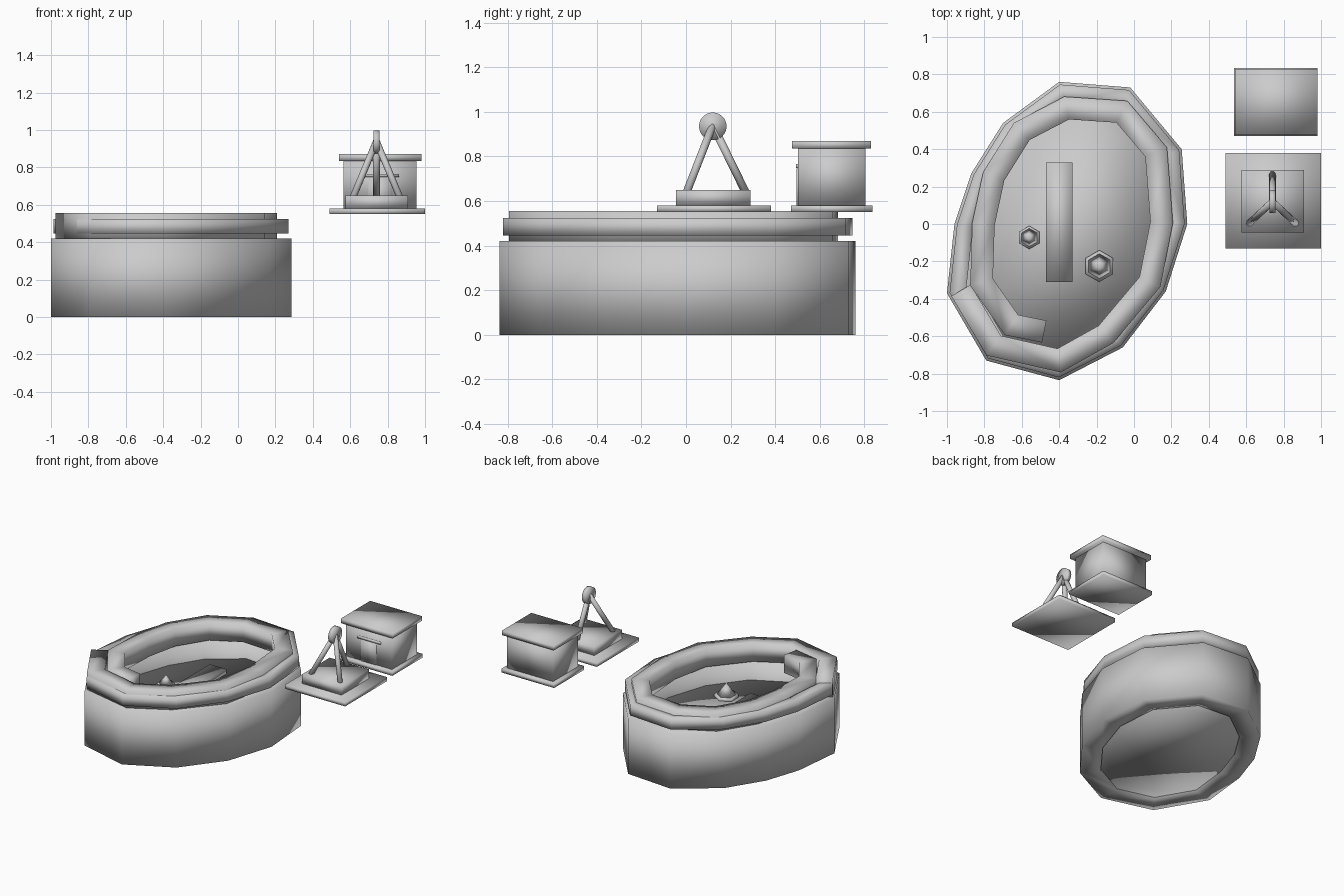
import bpy, bmesh, math
from mathutils import Vector

if "Cube" in bpy.data.objects:
    bpy.data.objects.remove(bpy.data.objects["Cube"])

# Uneven twelve-sided outline of the basin, counter-clockwise
OUTLINE = [Vector(p) for p in [
    (0.285, 0.0), (0.255, 0.40), (-0.02, 0.73), (-0.40, 0.76), (-0.70, 0.54), (-0.87, 0.27),
    (-0.96, 0.0), (-1.0, -0.37), (-0.79, -0.73), (-0.40, -0.835), (-0.06, -0.66), (0.17, -0.36)]]

# Centre line of the spiral kerb, from its loose inner end clockwise to the outer end
SPIRAL = [Vector(p) for p in [
    (-0.48, -0.575), (-0.655, -0.54), (-0.815, -0.31), (-0.805, 0.0), (-0.75, 0.255),
    (-0.60, 0.495), (-0.36, 0.62), (-0.065, 0.60), (0.118, 0.385), (0.148, 0.01),
    (0.085, -0.31), (-0.15, -0.59), (-0.40, -0.73), (-0.75, -0.65), (-0.925, -0.355)]]


def mitre(p, before, after):
    """Left-hand mitre vector for unit offset at corner p."""
    a, b = (p - before).normalized(), (after - p).normalized()
    na, nb = Vector((-a.y, a.x)), Vector((-b.y, b.x))
    m = (na + nb).normalized()
    return m / m.dot(na)


def inset(d):
    n = len(OUTLINE)
    return [p + d * mitre(p, OUTLINE[i - 1], OUTLINE[(i + 1) % n]) for i, p in enumerate(OUTLINE)]


def loft(name, loops, closed):
    """Join vertex loops; closed wraps last to first, otherwise the ends are capped."""
    bm = bmesh.new()
    rows = [[bm.verts.new(c) for c in loop] for loop in loops]
    pairs = list(zip(rows, rows[1:])) + ([(rows[-1], rows[0])] if closed else [])
    for r, s in pairs:
        for j in range(len(r)):
            k = (j + 1) % len(r)
            bm.faces.new((r[j], r[k], s[k], s[j]))
    if not closed:
        bm.faces.new(rows[0])
        bm.faces.new(rows[-1])
    bmesh.ops.recalc_face_normals(bm, faces=bm.faces)
    mesh = bpy.data.meshes.new(name)
    bm.to_mesh(mesh)
    bm.free()
    mesh.shade_smooth()
    ob = bpy.data.objects.new(name, mesh)
    bpy.context.collection.objects.link(ob)
    return ob


def outline_ring(name, d0, d1, z0, z1):
    """Rectangular band that follows the outline."""
    profile = [(d0, z0), (d0, z1), (d1, z1), (d1, z0)]
    loft(name, [[(p.x, p.y, z) for p in inset(d)] for d, z in profile], True)


def box(name, x0, x1, y0, y1, z0, z1):
    rect = [(x0, y0), (x1, y0), (x1, y1), (x0, y1)]
    loft(name, [[(x, y, z) for x, y in rect] for z in (z0, z1)], False)


def rod(name, a, b, r, sides=12):
    a, b = Vector(a), Vector(b)
    bpy.ops.mesh.primitive_cylinder_add(vertices=sides, radius=r, depth=(b - a).length,
                                        location=(a + b) / 2)
    ob = bpy.context.object
    ob.name = name
    ob.rotation_euler = (b - a).to_track_quat('Z', 'Y').to_euler()
    bpy.ops.object.shade_smooth()


def cone(name, x, y, z0, z1, r0, r1):
    bpy.ops.mesh.primitive_cone_add(vertices=6, radius1=r0, radius2=r1, depth=z1 - z0,
                                    location=(x, y, (z0 + z1) / 2))
    bpy.context.object.name = name
    bpy.ops.object.shade_smooth()


# Basin wall, outer band and floor
outline_ring("basin_wall", 0, 0.145, 0, 0.42)
outline_ring("basin_band", 0.014, 0.10, 0.445, 0.525)
loft("basin_floor", [[(p.x, p.y, z) for p in inset(0.14)] for z in (0.012, 0.27)], False)

# Spiral kerb with overlapping ends
loops = []
for i, p in enumerate(SPIRAL):
    before = SPIRAL[i - 1] if i else 2 * p - SPIRAL[1]
    after = SPIRAL[i + 1] if i + 1 < len(SPIRAL) else 2 * p - SPIRAL[i - 1]
    m = 0.06 * mitre(p, before, after)
    loops.append([(p.x + s * m.x, p.y + s * m.y, z)
                  for s, z in [(-1, 0.42), (1, 0.42), (1, 0.555), (-1, 0.555)]])
loft("spiral_kerb", loops, False)

# Raised strip and two pointed posts on the basin floor
box("floor_strip", -0.47, -0.33, -0.31, 0.33, 0.26, 0.305)
for name, x, y, r, zm, zt in [("large_post", -0.185, -0.225, 0.085, 0.29, 0.38),
                              ("small_post", -0.56, -0.072, 0.062, 0.29, 0.355)]:
    cone(name + "_base", x, y, 0.26, zm, r, r)
    cone(name + "_tip", x, y, zm, zt, r * 0.78, 0)

# Monument: stepped plinth, tripod and upright disc
box("monument_slab", 0.49, 1.0, -0.13, 0.38, 0.55, 0.58)
box("monument_plinth", 0.575, 0.91, -0.045, 0.29, 0.58, 0.65)
for i, (x, y) in enumerate([(0.74, 0.267), (0.615, 0.003), (0.865, 0.003)]):
    rod(f"tripod_leg_{i + 1}", (x, y, 0.64), (0.74, 0.12, 0.94), 0.018)
rod("monument_disc", (0.724, 0.12, 0.935), (0.757, 0.12, 0.935), 0.062, 24)

# Hut: slab, body, flat roof, door and lintel
box("hut_slab", 0.535, 0.98, 0.47, 0.835, 0.55, 0.58)
box("hut_body", 0.565, 0.955, 0.502, 0.805, 0.58, 0.835)
box("hut_roof", 0.54, 0.98, 0.475, 0.83, 0.835, 0.87)
box("hut_door", 0.695, 0.825, 0.496, 0.52, 0.58, 0.745)
box("hut_lintel", 0.665, 0.86, 0.493, 0.52, 0.748, 0.765)
